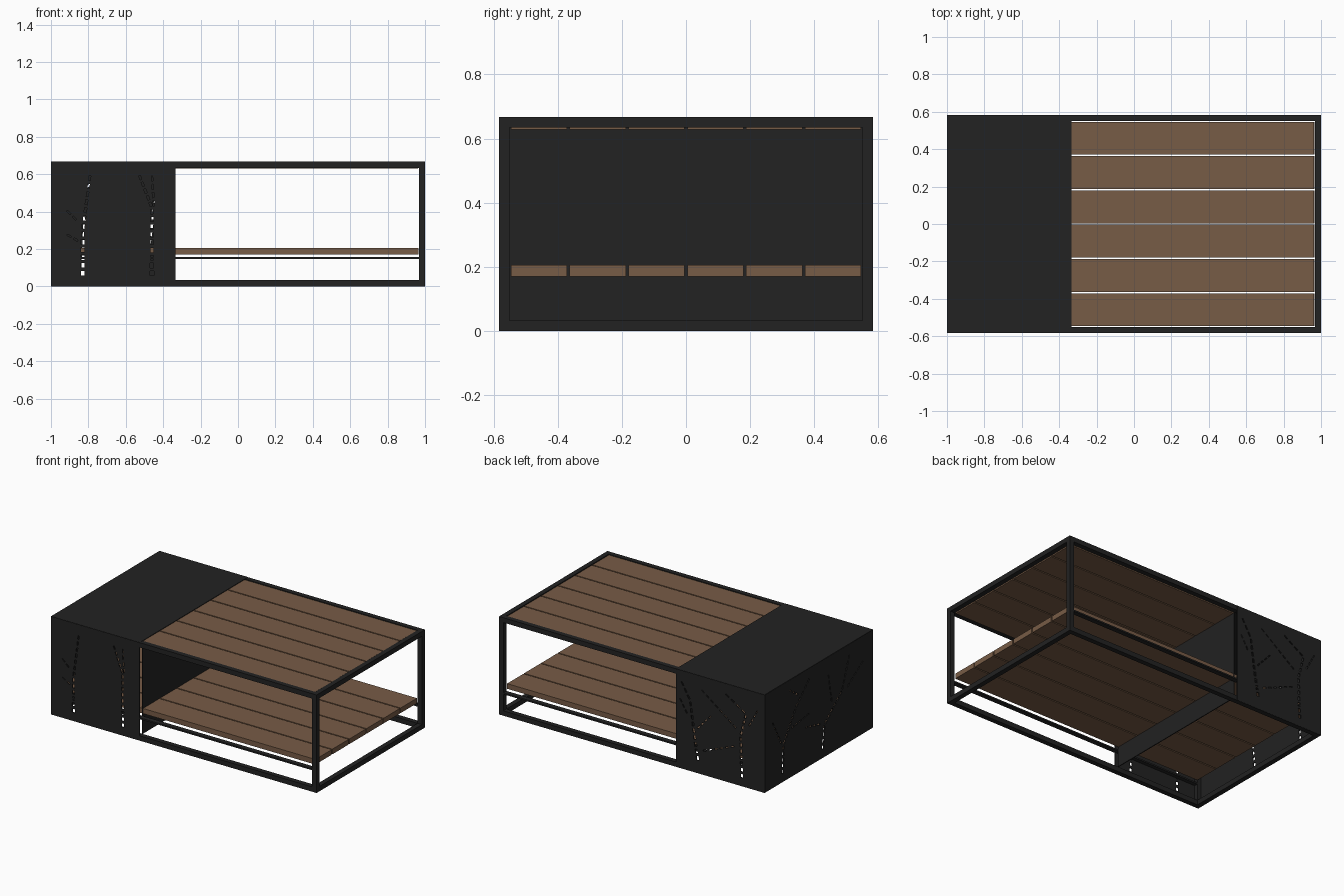
import bpy
from mathutils import Vector

cube = bpy.data.objects.get("Cube")
if cube:
    bpy.data.objects.remove(cube, do_unlink=True)

HX, HY, H = 1.0, 0.583, 0.667   # overall half sizes and height
T = 0.033                       # frame tube
BX = -0.333                     # inner edge of the cabinet


def material(name, rgb):
    m = bpy.data.materials.new(name)
    m.use_nodes = True
    m.diffuse_color = (*rgb, 1)
    bsdf = m.node_tree.nodes["Principled BSDF"]
    bsdf.inputs["Base Color"].default_value = (*rgb, 1)
    bsdf.inputs["Roughness"].default_value = 0.6
    return m


metal = material("charcoal metal", (0.016, 0.016, 0.016))
wood = material("brown wood", (0.185, 0.106, 0.061))

FACES = [(0, 1, 3, 2), (4, 6, 7, 5), (0, 4, 5, 1),
         (2, 3, 7, 6), (0, 2, 6, 4), (1, 5, 7, 3)]


def mesh_object(name, verts, faces, mat):
    me = bpy.data.meshes.new(name)
    me.from_pydata(verts, [], faces)
    me.materials.append(mat)
    ob = bpy.data.objects.new(name, me)
    bpy.context.collection.objects.link(ob)
    return ob


def box(name, x, y, z, mat):
    verts = [(a, b, c) for a in x for b in y for c in z]
    return mesh_object(name, verts, FACES, mat)


# Tube frame: bottom and top rims, four corner posts
for level, z in (("bottom", (0, T)), ("top", (H - T, H))):
    for side, y in (("front", (-HY, T - HY)), ("back", (HY - T, HY))):
        box(f"{level}_{side}_rail", (-HX, HX), y, z, metal)
    for side, x in (("right", (-HX, T - HX)), ("left", (HX - T, HX))):
        box(f"{level}_{side}_rail", x, (T - HY, HY - T), z, metal)
for side, y in (("front", (-HY, T - HY)), ("back", (HY - T, HY))):
    for end, x in (("right", (-HX, T - HX)), ("left", (HX - T, HX))):
        box(f"{side}_{end}_post", x, y, (T, H - T), metal)
    # Flat bar below the shelf
    box(f"{side}_shelf_bar", (T - HX, HX - T), y, (0.146, 0.156), metal)

# Six boards each for the table top and the shelf
pitch = 2 * (HY - T) / 6
for i in range(6):
    y0 = -HY + T + i * pitch
    y = (y0 + 0.004, y0 + pitch - 0.004)
    box(f"top_board_{i + 1}", (BX, 0.963), y, (0.629, 0.664), wood)
    box(f"shelf_board_{i + 1}", (-0.963, 0.965), y, (0.17, 0.205), wood)

# Cabinet sheets
S = 0.006
box("cabinet_lid", (-HX, BX), (-HY, HY), (H - S, H + 0.001), metal)
box("cabinet_divider", (BX - S, BX), (T - HY, HY - T), (T, H - S), metal)
E = 0.001
front = box("cabinet_front", (-HX + E, BX), (-HY - E, S - HY), (E, H - E), metal)
back = box("cabinet_back", (-HX + E, BX), (HY - S, HY + E), (E, H - E), metal)
end = box("cabinet_end", (-HX - E, S - HX), (E - HY, HY - E), (E, H - E), metal)


def dashes(path, w0, w1):
    """Short slots along a path, narrowing from w0 to w1."""
    pts = [Vector(p) for p in path]
    total = sum((b - a).length for a, b in zip(pts, pts[1:]))
    done, out = 0, []
    for a, b in zip(pts, pts[1:]):
        length = (b - a).length
        d = (b - a).normalized()
        n = Vector((-d.y, d.x))
        count = max(1, round(length / 0.042))
        step = length / count
        for k in range(count):
            s = (k + 0.5) * step
            w = w0 + (w1 - w0) * (done + s) / total
            c = a + d * s
            out.append([c + d * (i * step * 0.3) + n * (j * w / 2)
                        for i in (-1, 1) for j in (-1, 1)])
        done += length
    return out


def cut_tree(sheet, place, trunks, branches):
    """Cut tree shaped rows of slots through a sheet."""
    quads = [q for p in trunks for q in dashes(p, 0.02, 0.009)]
    quads += [q for p in branches for q in dashes(p, 0.01, 0.006)]
    verts, faces = [], []
    for q in quads:
        base = len(verts)
        verts += [place(p.x, p.y, depth) for p in q for depth in (-0.02, 0.02)]
        faces += [[base + i for i in f] for f in FACES]
    cutter = mesh_object("slot_cutter", verts, faces, metal)
    cutter.hide_render = True
    bpy.context.view_layer.objects.active = cutter
    cutter.select_set(True)
    bpy.ops.object.mode_set(mode='EDIT')
    bpy.ops.mesh.select_all(action='SELECT')
    bpy.ops.mesh.normals_make_consistent(inside=False)
    bpy.ops.object.mode_set(mode='OBJECT')
    cutter.select_set(False)
    mod = sheet.modifiers.new("slots", 'BOOLEAN')
    mod.operation, mod.solver, mod.object = 'DIFFERENCE', 'EXACT', cutter
    mod.use_self = True
    bpy.context.view_layer.objects.active = sheet
    bpy.ops.object.modifier_apply(modifier=mod.name)
    bpy.data.objects.remove(cutter, do_unlink=True)


for ob in (front, back, end):
    bpy.context.view_layer.objects.active = ob
    bpy.ops.object.mode_set(mode='EDIT')
    bpy.ops.mesh.select_all(action='SELECT')
    bpy.ops.mesh.normals_make_consistent(inside=False)
    bpy.ops.object.mode_set(mode='OBJECT')

# Front: two slender trees
cut_tree(front, lambda u, z, d: (u, -HY + d, z),
         [[(-.83, .05), (-.83, .3), (-.79, .6)],
          [(-.46, .05), (-.46, .42), (-.53, .6)]],
         [[(-.85, .24), (-.92, .28)], [(-.86, .35), (-.92, .41)],
          [(-.45, .42), (-.46, .6)]])

# Back: two trees with spreading branches
cut_tree(back, lambda u, z, d: (u, HY + d, z),
         [[(-.83, .05), (-.82, .34), (-.86, .5), (-.7, .6)],
          [(-.5, .08), (-.47, .26), (-.44, .48), (-.37, .6)]],
         [[(-.53, .16), (-.78, .26)], [(-.79, .38), (-.52, .58)],
          [(-.88, .42), (-.95, .55)], [(-.49, .3), (-.6, .42)],
          [(-.42, .38), (-.36, .48)]])

# End: a wide tree and a narrow one
cut_tree(end, lambda u, z, d: (-HX + d, u, z),
         [[(.39, .05), (.38, .25), (.25, .45), (.1, .6)],
          [(-.04, .05), (-.06, .22), (-.25, .38), (-.33, .6)]],
         [[(.4, .26), (.5, .45)], [(.3, .33), (.1, .36)],
          [(-.02, .24), (.15, .28)], [(-.14, .34), (-.1, .55)],
          [(-.3, .38), (-.48, .5)], [(.22, .53), (.32, .6)]])
